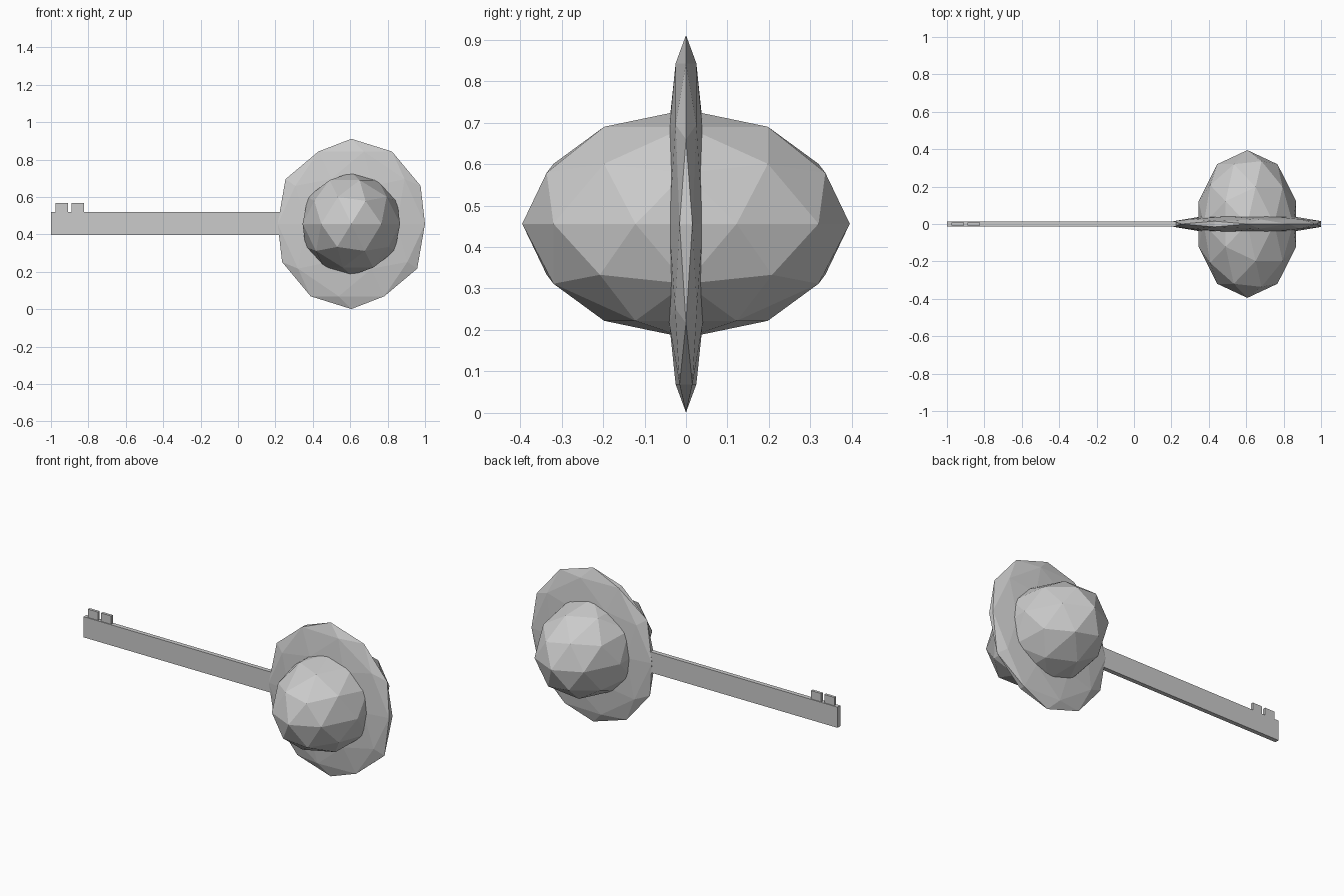
import bpy

if "Cube" in bpy.data.objects:
    bpy.data.objects.remove(bpy.data.objects["Cube"])

BOW_X, BOW_Z = 0.606, 0.456


def faceted_ball(name, radii):
    bpy.ops.mesh.primitive_ico_sphere_add(subdivisions=2, radius=1, location=(BOW_X, 0, BOW_Z))
    ob = bpy.context.object
    ob.name = name
    ob.scale = radii
    bpy.ops.object.transform_apply(location=False, rotation=False, scale=True)
    return ob


def box(name, x0, x1, half_y, z0, z1):
    bpy.ops.mesh.primitive_cube_add(size=1, location=((x0 + x1) / 2, 0, (z0 + z1) / 2))
    ob = bpy.context.object
    ob.name = name
    ob.scale = (x1 - x0, 2 * half_y, z1 - z0)
    bpy.ops.object.transform_apply(location=False, rotation=False, scale=True)
    return ob


# Flat disc-like handle and the gem set through it
faceted_ball("bow", (0.414, 0.05, 0.455))
faceted_ball("gem", (0.274, 0.395, 0.275))

# Long flat shaft
box("shaft", -1.0, 0.23, 0.013, 0.398, 0.52)

# Two teeth near the tip
for i, x in enumerate((-0.976, -0.89)):
    box(f"tooth_{i + 1}", x, x + 0.066, 0.008, 0.51, 0.569)
